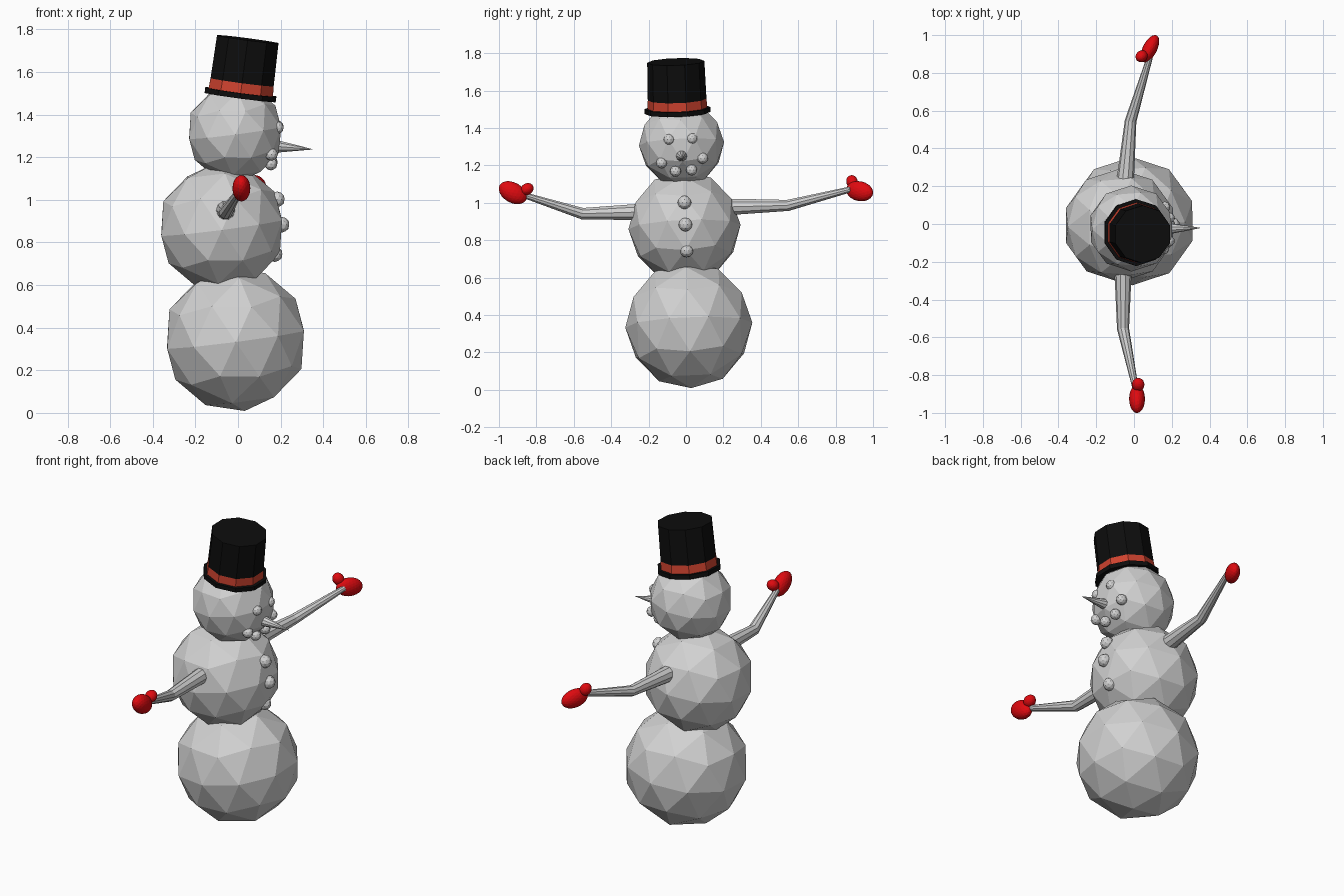
import bpy, bmesh, math
from mathutils import Vector, Matrix

if "Cube" in bpy.data.objects:
    bpy.data.objects.remove(bpy.data.objects["Cube"])


def material(name, rgb):
    m = bpy.data.materials.new(name)
    m.diffuse_color = (*rgb, 1)
    m.use_nodes = True
    m.node_tree.nodes["Principled BSDF"].inputs["Base Color"].default_value = m.diffuse_color
    return m


GREY = material("snow_grey", (0.64, 0.64, 0.64))
BLACK = material("hat_black", (0.004, 0.004, 0.004))
BAND = material("band_red", (0.62, 0.055, 0.028))
RED = material("mitten_red", (0.74, 0.003, 0.005))


def finish(name, bm, *mats):
    bmesh.ops.recalc_face_normals(bm, faces=bm.faces)
    me = bpy.data.meshes.new(name)
    bm.to_mesh(me)
    bm.free()
    for m in mats:
        me.materials.append(m)
    ob = bpy.data.objects.new(name, me)
    bpy.context.collection.objects.link(ob)
    return ob


def ball(name, loc, r, mat, tilt=(0, 0, 0), subdiv=2):
    bm = bmesh.new()
    bmesh.ops.create_icosphere(bm, subdivisions=subdiv, radius=r)
    ob = finish(name, bm, mat)
    ob.location = loc
    ob.rotation_euler = [math.radians(a) for a in tilt]
    return ob


def ellipsoid(name, loc, axis, radii, mat):
    # radii: sideways, upward, along the axis
    bm = bmesh.new()
    bmesh.ops.create_icosphere(bm, subdivisions=3, radius=1)
    rot = Vector(axis).to_track_quat('Z', 'Y').to_matrix().to_4x4()
    bm.transform(Matrix.Translation(loc) @ rot @ Matrix.Diagonal((*radii, 1)))
    return finish(name, bm, mat)


def skin(bm, rings):
    # joins rings of vertices with quads and caps both ends
    faces = []
    n = len(rings[0])
    for a, b in zip(rings, rings[1:]):
        faces.append([bm.faces.new((a[i], a[(i + 1) % n], b[(i + 1) % n], b[i]))
                      for i in range(n)])
    bm.faces.new(rings[0][::-1])
    bm.faces.new(rings[-1])
    return faces


def tube(name, points, radii, sides, mat):
    bm = bmesh.new()
    pts = [Vector(p) for p in points]
    rings = []
    for i, (p, r) in enumerate(zip(pts, radii)):
        d = pts[min(i + 1, len(pts) - 1)] - pts[max(i - 1, 0)]
        rot = d.to_track_quat('Z', 'Y')
        rings.append([bm.verts.new(p + rot @ Vector((r * math.cos(t), r * math.sin(t), 0)))
                      for t in (2 * math.pi * k / sides for k in range(sides))])
    skin(bm, rings)
    return finish(name, bm, mat)


# Three stacked snowballs, all leaning the same way
LEAN = (2.3, -7.4, 0)
ball("lower_body", (-0.012, 0.015, 0.346), 0.34, GREY, LEAN)
ball("middle_body", (-0.077, -0.008, 0.87), 0.30, GREY, LEAN)
ball("head", (-0.014, -0.024, 1.315), 0.228, GREY, LEAN)

# Eyes, mouth and buttons
for i, (y, z) in enumerate([(-0.09, 1.338), (0.032, 1.343)]):
    ball(f"eye_{i}", (0.185, y, z), 0.03, GREY)
for i, p in enumerate([(0.157, -0.131, 1.213), (0.155, -0.056, 1.168),
                       (0.157, 0.03, 1.175), (0.162, 0.089, 1.238)]):
    ball(f"mouth_{i}", p, 0.03, GREY)
for i, p in enumerate([(0.183, -0.008, 1.002), (0.205, -0.003, 0.883),
                       (0.173, 0.003, 0.745)]):
    ball(f"button_{i}", p, 0.037, GREY)

# Nose
tube("nose", [(0.165, -0.024, 1.252), (0.35, -0.021, 1.237)], (0.034, 0.001), 10, GREY)

# Bent arms
tube("arm_right", [(-0.058, -0.2, 0.952), (-0.058, -0.555, 0.942), (0.008, -0.87, 1.042)],
     (0.048, 0.032, 0.016), 10, GREY)
tube("arm_left", [(-0.05, 0.19, 0.977), (-0.018, 0.545, 0.986), (0.083, 0.88, 1.072)],
     (0.048, 0.031, 0.016), 10, GREY)

# Mittens with thumbs
ellipsoid("mitten_right", (0.016, -0.926, 1.054), (0, -0.86, 0.5), (0.042, 0.054, 0.081), RED)
ellipsoid("thumb_right", (0.022, -0.85, 1.073), (0, 0.8, 0.5), (0.033, 0.031, 0.037), RED)
ellipsoid("mitten_left", (0.084, 0.928, 1.062), (0.45, 0.88, -0.17), (0.038, 0.053, 0.08), RED)
ellipsoid("thumb_left", (0.04, 0.888, 1.112), (-0.35, -0.3, 0.8), (0.03, 0.032, 0.037), RED)

# Ten-sided top hat: brim, band and crown in one turned profile
bm = bmesh.new()
profile = [(0.177, 0), (0.177, 0.025), (0.16, 0.025), (0.157, 0.072), (0.153, 0.275)]
rings = [[bm.verts.new((r * math.sin(k * math.pi / 5), r * math.cos(k * math.pi / 5), z))
          for k in range(10)] for r, z in profile]
for f in skin(bm, rings)[2]:
    f.material_index = 1
hat = finish("top_hat", bm, BLACK, BAND)
hat.location = (0.01, -0.045, 1.481)
hat.rotation_euler = (math.radians(2), math.radians(7.5), 0)
